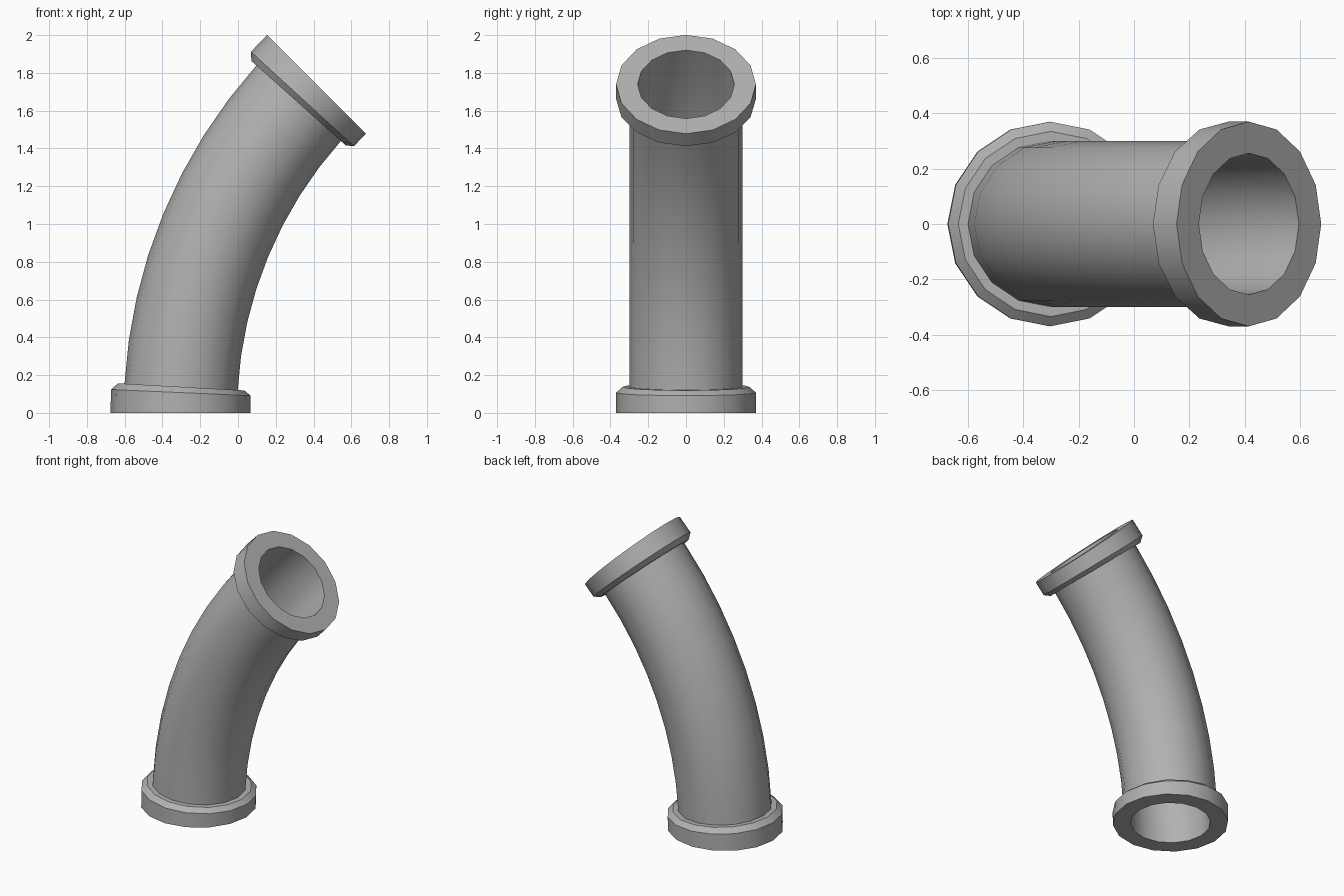
import bpy, bmesh, math

if "Cube" in bpy.data.objects:
    bpy.data.objects.remove(bpy.data.objects["Cube"])

SIDES = 16
BEND_R = 2.46            # radius of the centre line
BEND = math.radians(45)  # total bend angle
BASE_X = -0.305
BORE, PIPE, LIP, FLANGE = 0.256, 0.30, 0.335, 0.37
EDGE, NECK = 0.0437, 0.056   # flange rim and shoulder, as bend angles
STEPS = 8


def ring(bm, angle, radius):
    """Circle of vertices across the pipe at a given bend angle."""
    verts = []
    for i in range(SIDES):
        t = 2 * math.pi * i / SIDES
        d = BEND_R - radius * math.cos(t)
        verts.append(bm.verts.new((BASE_X + BEND_R - d * math.cos(angle),
                                   radius * math.sin(t),
                                   d * math.sin(angle))))
    return verts


# Stations along the pipe between the two flanges
stations = [NECK + (BEND - 2 * NECK) * i / STEPS for i in range(STEPS + 1)]

# Closed wall profile: lower flange, pipe outside, upper flange, bore
flange = [(0, FLANGE), (EDGE, FLANGE), (NECK, LIP)]
profile = flange + [(a, PIPE) for a in stations]
profile += [(BEND - a, r) for a, r in reversed(flange)]
profile += [(a, BORE) for a in [BEND] + stations[::-1] + [0]]

# Loft the profile around the bent centre line
bm = bmesh.new()
rings = [ring(bm, a, r) for a, r in profile]
for k, lower in enumerate(rings):
    upper = rings[(k + 1) % len(rings)]
    for i in range(SIDES):
        j = (i + 1) % SIDES
        bm.faces.new((lower[i], lower[j], upper[j], upper[i]))
bmesh.ops.recalc_face_normals(bm, faces=bm.faces)

mesh = bpy.data.meshes.new("bent_flanged_pipe")
bm.to_mesh(mesh)
bm.free()
pipe = bpy.data.objects.new("bent_flanged_pipe", mesh)
bpy.context.collection.objects.link(pipe)

# Dark grey metal
metal = bpy.data.materials.new("dark_grey_metal")
metal.diffuse_color = (0.44, 0.44, 0.44, 1)
metal.use_nodes = True
metal.node_tree.nodes["Principled BSDF"].inputs["Base Color"].default_value = metal.diffuse_color
mesh.materials.append(metal)

# Smooth walls, crisp flange edges
bpy.context.view_layer.objects.active = pipe
pipe.select_set(True)
bpy.ops.object.shade_smooth_by_angle(angle=math.radians(30))
